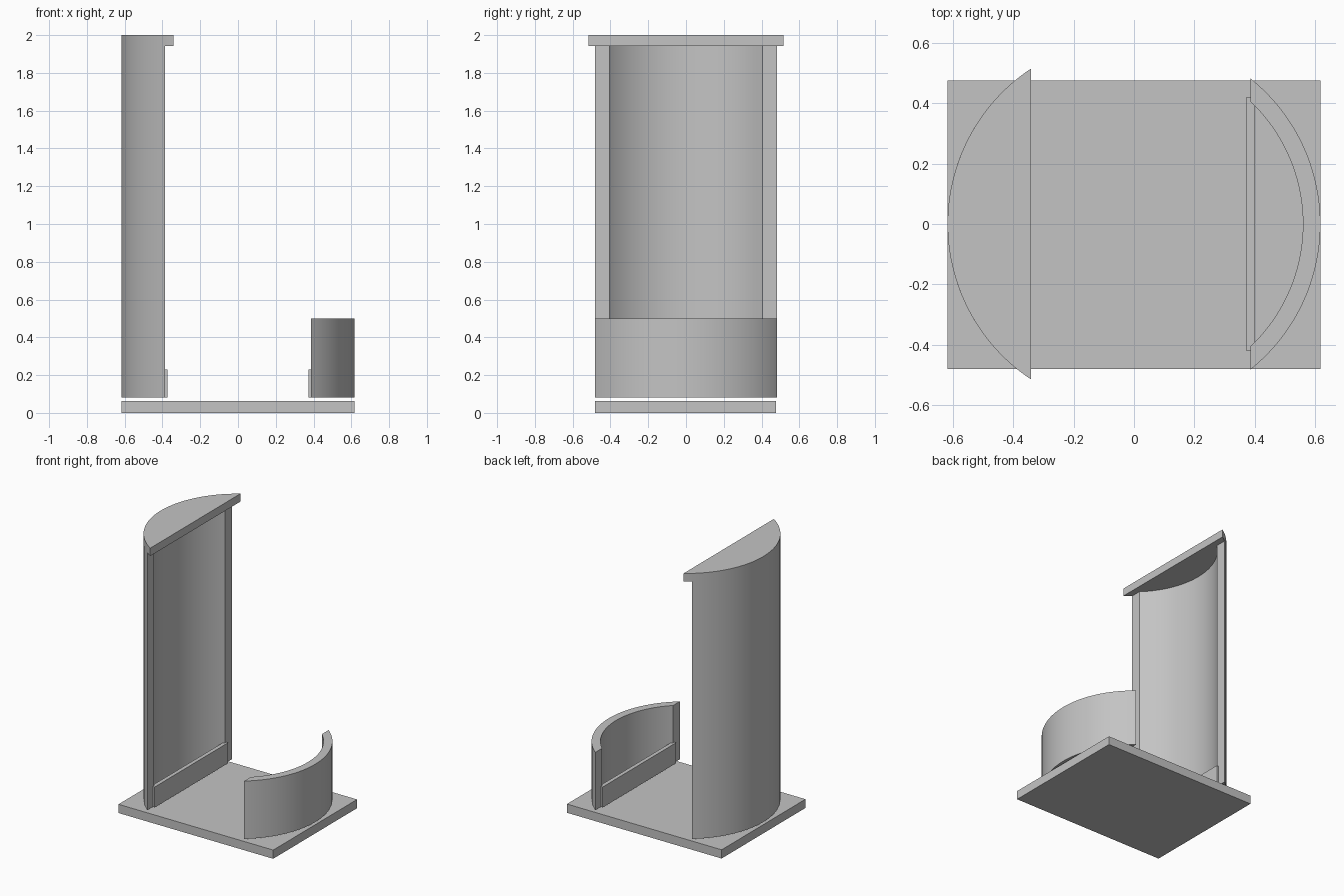
import bpy, bmesh, math

cube = bpy.data.objects.get("Cube")
if cube:
    bpy.data.objects.remove(cube, do_unlink=True)

grey = bpy.data.materials.new("light_grey")
grey.use_nodes = True
colour = (0.55, 0.55, 0.55, 1)
grey.diffuse_color = colour
grey.node_tree.nodes["Principled BSDF"].inputs["Base Color"].default_value = colour

OUTER, INNER = 0.618, 0.56
SEGMENTS = 64


def arc(radius, chord_x, side):
    """Points of a circular arc cut off by the line x = chord_x on one side."""
    half = math.acos(chord_x / radius)
    angles = [-half + 2 * half * i / SEGMENTS for i in range(SEGMENTS + 1)]
    return [(side * radius * math.cos(a), radius * math.sin(a)) for a in angles]


def extrude_profile(name, outline, bottom, top):
    """Extrude a closed xy outline between two heights."""
    bm = bmesh.new()
    face = bm.faces.new([bm.verts.new((x, y, bottom)) for x, y in outline])
    result = bmesh.ops.extrude_face_region(bm, geom=[face])
    verts = [v for v in result["geom"] if isinstance(v, bmesh.types.BMVert)]
    bmesh.ops.translate(bm, verts=verts, vec=(0, 0, top - bottom))
    bmesh.ops.recalc_face_normals(bm, faces=bm.faces)
    mesh = bpy.data.meshes.new(name)
    bm.to_mesh(mesh)
    bm.free()
    mesh.materials.append(grey)
    obj = bpy.data.objects.new(name, mesh)
    bpy.context.collection.objects.link(obj)
    bpy.ops.object.select_all(action="DESELECT")
    obj.select_set(True)
    bpy.context.view_layer.objects.active = obj
    bpy.ops.object.shade_smooth_by_angle(angle=math.radians(30))
    return obj


def rectangle(x0, x1, y0, y1):
    return [(x0, y0), (x1, y0), (x1, y1), (x0, y1)]


# Flat base
extrude_profile("base_plate", rectangle(-0.618, 0.618, -0.481, 0.476), 0, 0.063)

# Tall and low curved walls, each with a retaining lip across the opening
for label, side, top in (("tall", -1, 1.945), ("low", 1, 0.5)):
    wall = arc(OUTER, 0.387, side) + arc(INNER, 0.387, side)[::-1]
    extrude_profile(label + "_curved_wall", wall, 0.082, top)
    lip = rectangle(side * 0.372, side * 0.4, -0.419, 0.419)
    extrude_profile(label + "_retaining_lip", lip, 0.082, 0.23)

# Overhanging lid on the tall wall
extrude_profile("lid", arc(OUTER, 0.341, -1), 1.943, 2.0)
